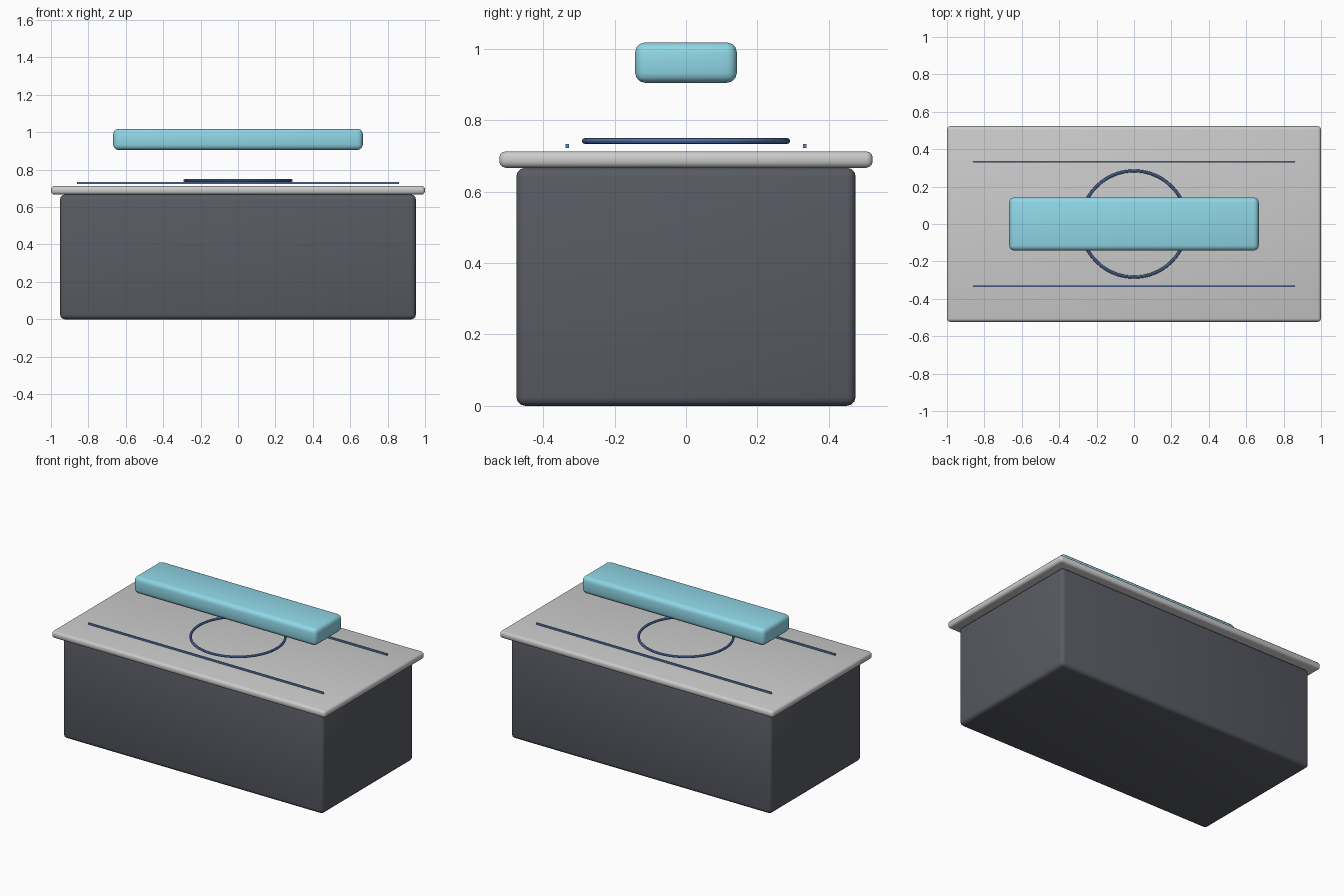
import bpy, math

if "Cube" in bpy.data.objects:
    bpy.data.objects.remove(bpy.data.objects["Cube"])


def material(name, rgb):
    m = bpy.data.materials.new(name)
    m.diffuse_color = (*rgb, 1)
    m.use_nodes = True
    m.node_tree.nodes["Principled BSDF"].inputs["Base Color"].default_value = m.diffuse_color
    return m


dark = material("dark_panel", (0.10, 0.105, 0.125))
light = material("light_top", (0.60, 0.60, 0.62))
blue = material("blue_trim", (0.13, 0.25, 0.58))
cyan = material("cyan_bar", (0.28, 0.68, 0.80))


def finish(obj, name, mat):
    obj.name = name
    obj.data.materials.append(mat)
    bpy.ops.object.shade_smooth_by_angle(angle=math.radians(35))


def box(name, size, centre, bevel, mat):
    bpy.ops.mesh.primitive_cube_add(size=1, location=centre)
    obj = bpy.context.object
    obj.scale = size
    bpy.ops.object.transform_apply(location=False, rotation=False, scale=True)
    if bevel:
        mod = obj.modifiers.new("rounded_edges", 'BEVEL')
        mod.width = bevel
        mod.segments = 3
        bpy.ops.object.modifier_apply(modifier=mod.name)
    finish(obj, name, mat)


# Counter body and overhanging top
box("counter_body", (1.902, 0.951, 0.667), (0, 0, 0.3335), 0.025, dark)
box("counter_top", (2.0, 1.046, 0.046), (0, 0, 0.69), 0.018, light)

# Floating display bar
box("display_bar", (1.334, 0.285, 0.113), (0, 0, 0.9615), 0.028, cyan)

# Thin light strips along front and back
for name, side in (("front_strip", -1), ("back_strip", 1)):
    box(name, (1.72, 0.010, 0.010), (0, side * 0.333, 0.728), 0, blue)

# Ring above the top
bpy.ops.mesh.primitive_torus_add(major_radius=0.284, minor_radius=0.008,
                                 major_segments=64, minor_segments=8,
                                 location=(0, 0, 0.742))
finish(bpy.context.object, "top_ring", blue)
